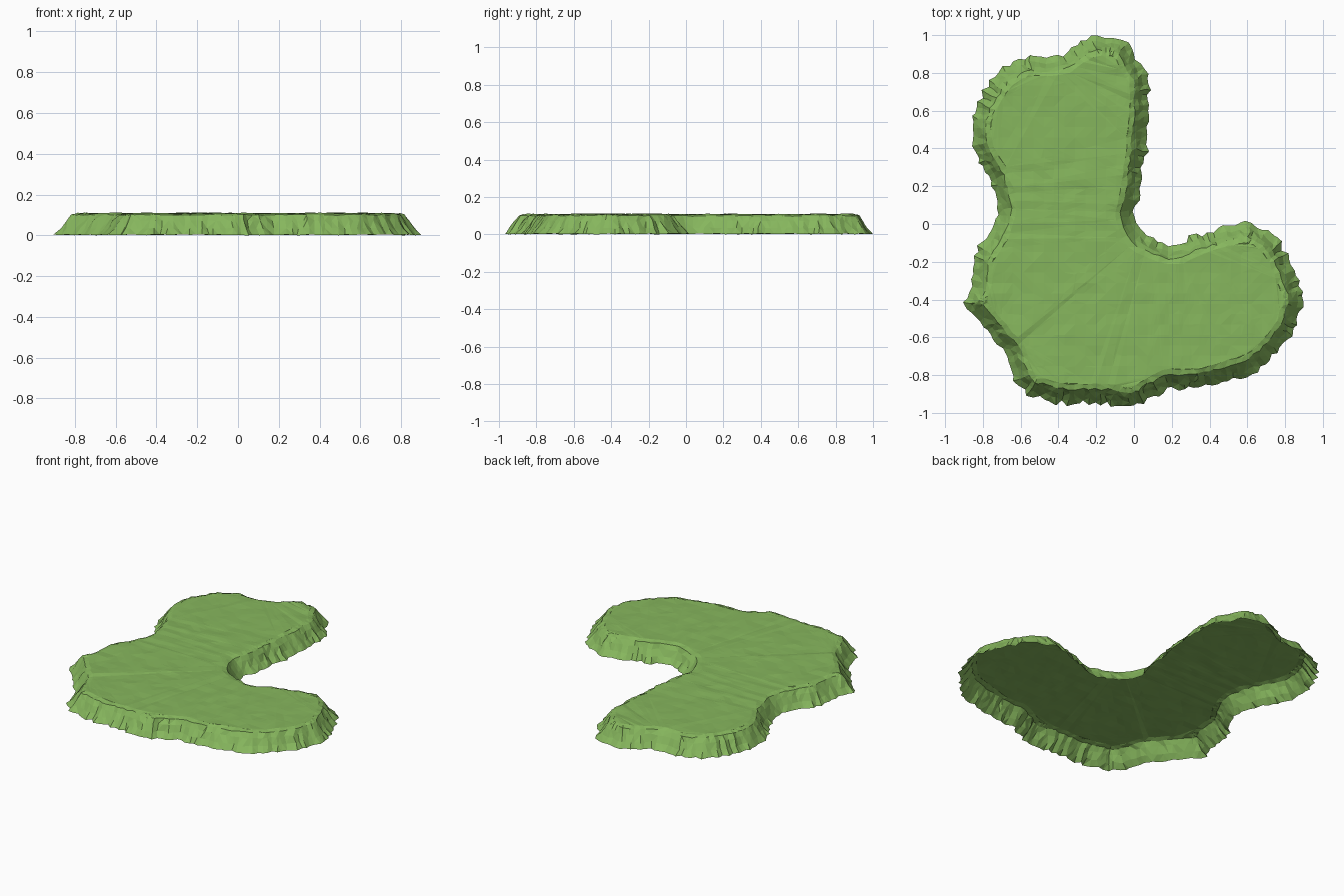
import bpy
import bmesh
import random
from mathutils import Vector, noise

random.seed(11)
if "Cube" in bpy.data.objects:
    bpy.data.objects.remove(bpy.data.objects["Cube"], do_unlink=True)

TOP = 0.105        # plateau height
STEP = 0.03        # spacing of the rim vertices
CELL = 0.055       # cell size of the rolling ground

# Shoreline in hundredths of a unit, clockwise from the back
SHORE = [
    (-20, 100), (-6, 98), (-1, 93), (3, 84), (8, 77), (8, 60), (6, 45), (5, 30),
    (3, 15), (0, 4), (4, -5), (10, -8), (21, -12), (30, -7), (45, -2), (62, 1),
    (71, -4), (79, -13), (85, -25), (90, -41), (85, -56), (76, -68), (65, -78),
    (50, -83), (35, -87), (18, -87), (8, -93), (0, -98), (-12, -95), (-35, -95),
    (-57, -91), (-64, -80), (-66, -70), (-78, -57), (-90, -42), (-85, -30),
    (-85, -17), (-76, -3), (-72, 8), (-76, 23), (-83, 35), (-87, 51), (-83, 65),
    (-72, 81), (-58, 89), (-50, 88), (-40, 88), (-30, 96)]

# Slope rings from the ground up: inset, height, share of the spikes
RINGS = [(0.0, 0.0, 1.0), (0.03, 0.032, 0.7), (0.055, 0.07, 0.45),
         (0.075, 0.097, 0.3), (0.102, TOP, 0.2)]


def resample(points, step):
    """Walk the closed outline in even steps, then soften its corners."""
    path = []
    for a, b in zip(points, points[1:] + points[:1]):
        count = max(1, round((b - a).length / step))
        path += [a.lerp(b, i / count) for i in range(count)]
    return [(path[i - 1] + p * 2 + path[(i + 1) % len(path)]) / 4
            for i, p in enumerate(path)]


def inward(path, i):
    """Direction pointing into the land from a clockwise outline."""
    along = path[(i + 3) % len(path)] - path[i - 3]
    return Vector((along.y, -along.x, 0)).normalized()


def add_ring(bm, path, spikes, inset, height, share):
    ring = []
    for i, p in enumerate(path):
        n = inward(path, i)
        along = Vector((-n.y, n.x, 0))
        depth = inset + share * spikes[i] + random.uniform(-0.005, 0.005)
        offset = n * depth + along * random.uniform(-0.007, 0.007)
        lift = random.uniform(0, 0.005)
        ring.append(bm.verts.new(p + offset + Vector((0, 0, height + lift))))
    return ring


def split_cells(bm, faces):
    """Cut the flat plateau into a regular grid of cells."""
    faces = set(faces)
    for axis in (Vector((1, 0, 0)), Vector((0, 1, 0))):
        t = -1 + CELL / 2
        while t < 1:
            verts = {v for f in faces for v in f.verts}
            edges = {e for f in faces for e in f.edges}
            cut = bmesh.ops.bisect_plane(
                bm, geom=list(verts) + list(edges) + list(faces), dist=0.001,
                plane_co=axis * t, plane_no=axis)
            faces = {g for g in cut["geom"] if isinstance(g, bmesh.types.BMFace)}
            t += CELL


# Grass colour
grass = bpy.data.materials.new("grass green")
colour = (0.24, 0.47, 0.11, 1)
grass.use_nodes = True
grass.diffuse_color = colour
shader = grass.node_tree.nodes["Principled BSDF"]
shader.inputs["Base Color"].default_value = colour
shader.inputs["Roughness"].default_value = 0.9

# Ragged slope, open underneath, with spikes that fade out towards the rim
path = resample([Vector((x, y, 0)) / 100 for x, y in SHORE], STEP)
spikes = [random.uniform(-1, 1) * (0.009 + 0.025 * abs(noise.noise(p * 4)))
          for p in path]
bm = bmesh.new()
rings = [add_ring(bm, path, spikes, *ring) for ring in RINGS]
for low, high in zip(rings, rings[1:]):
    for i in range(len(path)):
        bm.faces.new((low[i], low[i - 1], high[i - 1], high[i]))

# Plateau
plateau_face = bm.faces.new(list(reversed(rings[-1])))
split_cells(bm, bmesh.ops.triangulate(bm, faces=[plateau_face])["faces"])

# Gentle roll of the ground
for v in bm.verts:
    if v.co.z > 0.09:
        v.co.z += 0.0045 * noise.noise(v.co * 13)
bmesh.ops.triangulate(bm, faces=bm.faces[:])
bmesh.ops.recalc_face_normals(bm, faces=bm.faces[:])

mesh = bpy.data.meshes.new("grass_plateau")
bm.to_mesh(mesh)
bm.free()
mesh.materials.append(grass)
plateau = bpy.data.objects.new("grass_plateau", mesh)
bpy.context.scene.collection.objects.link(plateau)
